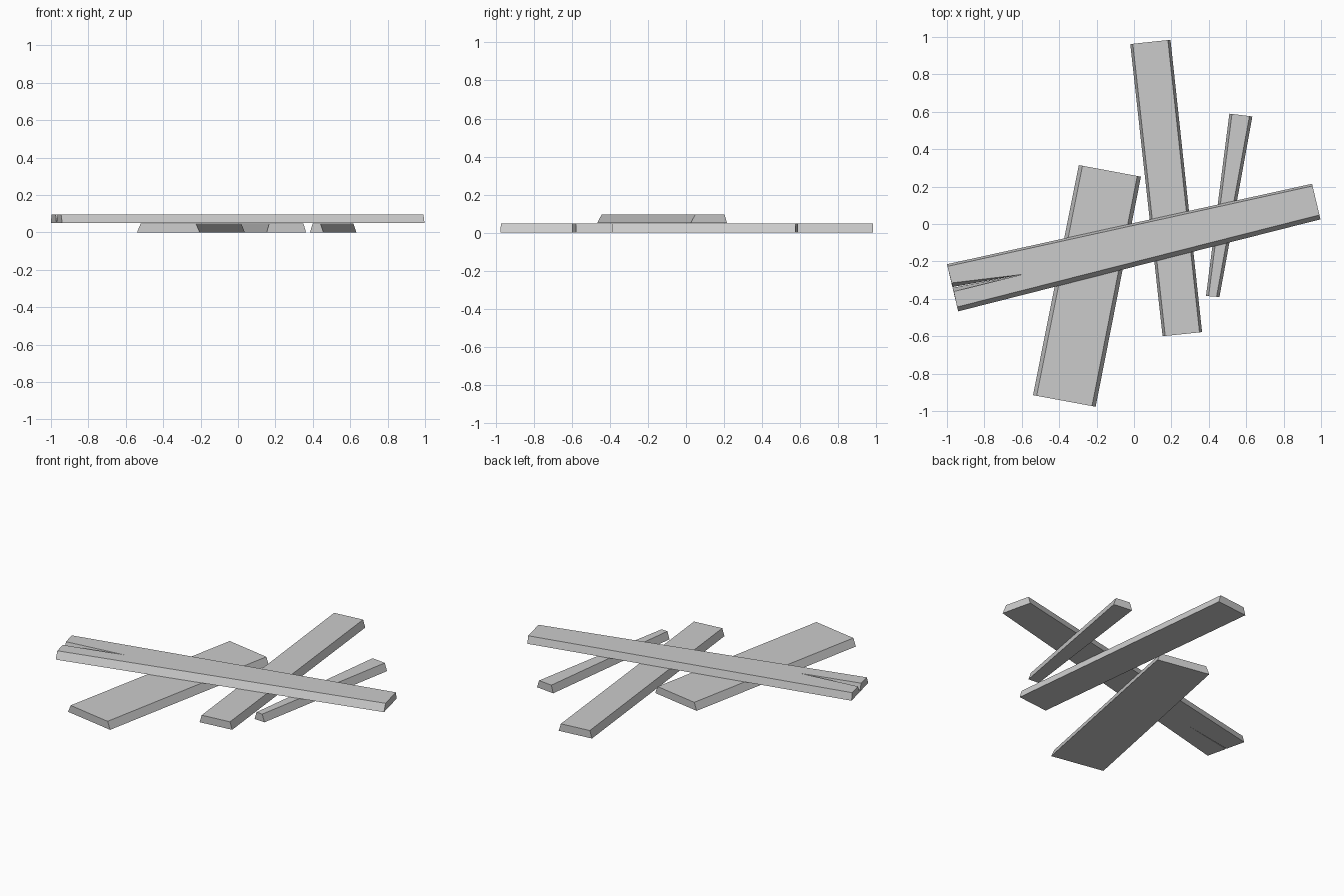
import bpy
import bmesh
from mathutils import Vector

cube = bpy.data.objects.get("Cube")
if cube:
    bpy.data.objects.remove(cube, do_unlink=True)

# One weathered grey for every board
grey = bpy.data.materials.new("plank_grey")
grey.use_nodes = True
grey.diffuse_color = (0.6, 0.6, 0.6, 1)
grey.node_tree.nodes["Principled BSDF"].inputs["Base Color"].default_value = (0.6, 0.6, 0.6, 1)


def loft(name, base, top, z0, z1):
    """Closed solid between two outlines with the same number of points."""
    bm = bmesh.new()
    low = [bm.verts.new((p[0], p[1], z0)) for p in base]
    high = [bm.verts.new((p[0], p[1], z1)) for p in top]
    bm.faces.new(low[::-1])
    bm.faces.new(high)
    n = len(low)
    for i in range(n):
        j = (i + 1) % n
        bm.faces.new((low[i], low[j], high[j], high[i]))
    bmesh.ops.recalc_face_normals(bm, faces=bm.faces[:])
    mesh = bpy.data.meshes.new(name)
    bm.to_mesh(mesh)
    bm.free()
    mesh.materials.append(grey)
    obj = bpy.data.objects.new(name, mesh)
    bpy.context.collection.objects.link(obj)
    return obj


def plank(name, edge_a, edge_b, inset_a, inset_b, z0, z1, slit=(), groove=()):
    """Board with sloped long sides; slit and groove add a split at the start end."""
    a0, a1 = [Vector(p) for p in edge_a]
    b0, b1 = [Vector(p) for p in edge_b]

    def toward(p, q, d):
        return p + (q - p).normalized() * d

    base = [a0, *slit, b0, b1, a1]
    top = [toward(a0, b0, inset_a), *groove, toward(b0, a0, inset_b),
           toward(b1, a1, inset_b), toward(a1, b1, inset_a)]
    return loft(name, base, top, z0, z1)


# Three boards lying on the ground
LOW = 0.047
plank("wide_plank", [(-0.54, -0.915), (-0.295, 0.315)],
      [(-0.205, -0.977), (0.037, 0.253)], 0.02, 0.02, 0, LOW)
plank("long_plank", [(0.153, -0.6), (-0.02, 0.962)],
      [(0.364, -0.578), (0.195, 0.985)], 0.014, 0.014, 0, LOW)
plank("narrow_plank", [(0.385, -0.385), (0.51, 0.59)],
      [(0.457, -0.39), (0.633, 0.575)], 0.014, 0.016, 0, LOW)

# Board laid across them, split at one end by a tapering V groove
tip = (-0.6, -0.27)
plank("split_cross_plank", [(-1.0, -0.215), (0.952, 0.215)],
      [(-0.94, -0.467), (0.997, 0.025)], 0.012, 0.024, 0.05, 0.095,
      slit=[(-0.971, -0.337), tip, (-0.97, -0.341)],
      groove=[(-0.975, -0.315), tip, (-0.964, -0.361)])
